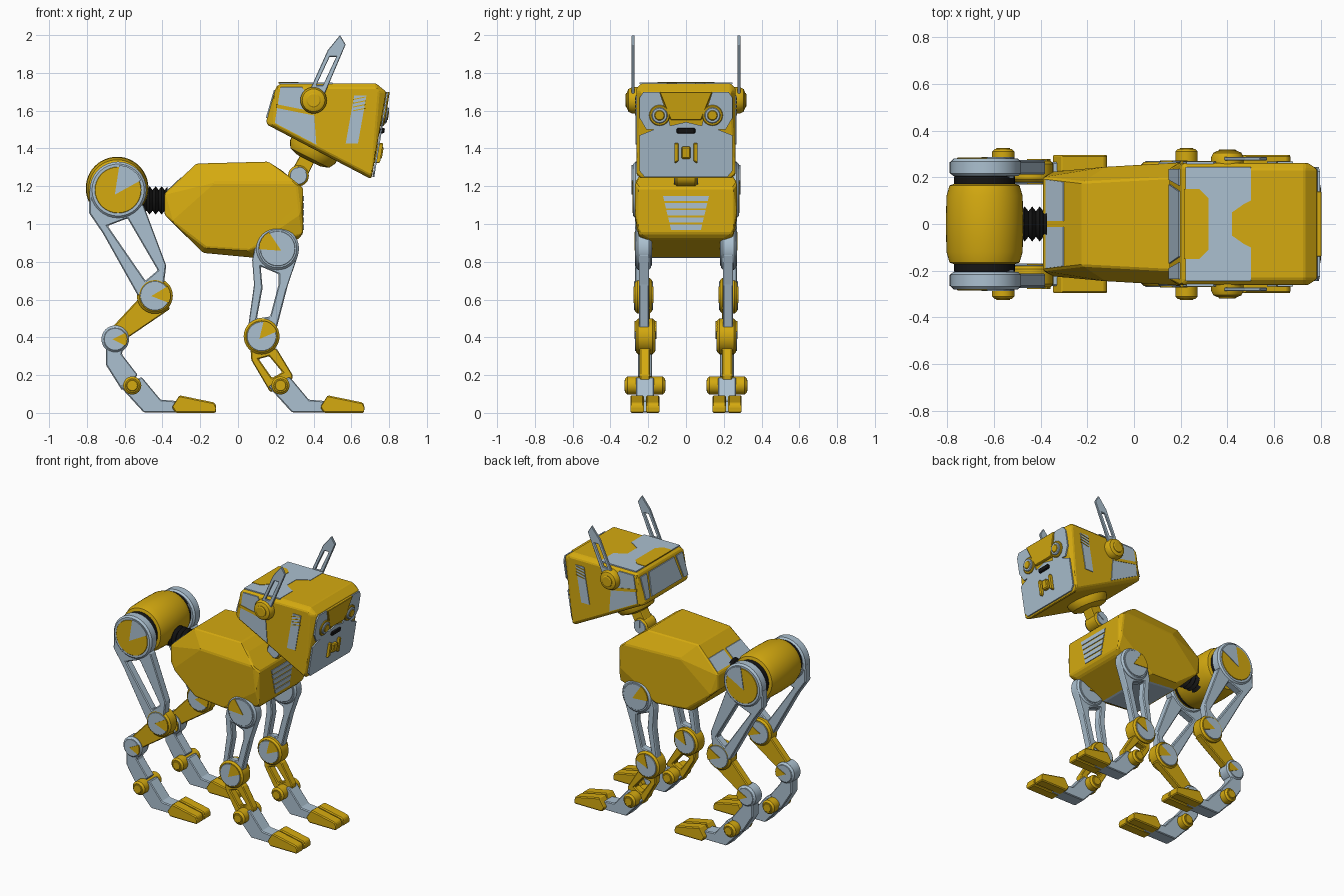
import bpy, bmesh, math
from mathutils import Matrix, Vector

if "Cube" in bpy.data.objects:
    bpy.data.objects.remove(bpy.data.objects["Cube"])


def material(name, rgb):
    m = bpy.data.materials.new(name)
    m.use_nodes = True
    m.diffuse_color = (*rgb, 1)
    m.node_tree.nodes["Principled BSDF"].inputs["Base Color"].default_value = (*rgb, 1)
    return m


YELLOW = material("golden yellow", (0.66, 0.40, 0.005))
GREY = material("blue grey", (0.41, 0.53, 0.63))
BLACK = material("black rubber", (0.008, 0.008, 0.008))

# Drawing planes: columns are profile u, profile v, depth, offset
SIDE = Matrix(((1, 0, 0, 0), (0, 0, 1, 0), (0, 1, 0, 0), (0, 0, 0, 1)))
TOP = Matrix.Identity(4)


def facing(sign, slope, x, z):
    """Plane across y whose x position leans with height."""
    return Matrix(((0, slope, sign, x - slope * z), (1, 0, 0, 0), (0, 1, 0, 0), (0, 0, 0, 1)))


FACE = facing(1, 0.165, 0.715, 1.235)
NAPE = facing(-1, 0.29, 0.145, 1.54)
CHEST = facing(1, 0, 0.345, 1)
RUMP = facing(-1, 1.06, -0.39, 1.16)


def finish(name, bm, mats, bevel=0, mirror=False, smooth=True):
    bmesh.ops.recalc_face_normals(bm, faces=bm.faces[:])
    me = bpy.data.meshes.new(name)
    bm.to_mesh(me)
    bm.free()
    ob = bpy.data.objects.new(name, me)
    bpy.context.collection.objects.link(ob)
    for m in mats:
        me.materials.append(m)
    if smooth:
        bpy.ops.object.select_all(action='DESELECT')
        ob.select_set(True)
        bpy.context.view_layer.objects.active = ob
        bpy.ops.object.shade_smooth_by_angle(angle=math.radians(30))
    if bevel:
        b = ob.modifiers.new("Bevel", 'BEVEL')
        b.width, b.segments, b.limit_method = bevel, 1, 'ANGLE'
        b.angle_limit = math.radians(25)
    if mirror:
        ob.modifiers.new("Mirror", 'MIRROR').use_axis = (False, True, False)
    return ob


def prism(name, pts, a, b, mat, plane=SIDE, hole=None, bevel=0.006, mirror=True, shift=0):
    """Extrude a profile, with an optional window, between depths a and b."""
    bm = bmesh.new()
    edges = []
    for loop in [pts] + ([hole] if hole else []):
        vs = [bm.verts.new((u + shift, v, a)) for u, v in loop]
        edges += [bm.edges.new((vs[i - 1], vs[i])) for i in range(len(vs))]
    bmesh.ops.triangle_fill(bm, edges=edges, use_beauty=True)
    ext = bmesh.ops.extrude_face_region(bm, geom=bm.faces[:])["geom"]
    bmesh.ops.translate(bm, vec=(0, 0, b - a), verts=[g for g in ext if isinstance(g, bmesh.types.BMVert)])
    bm.transform(plane)
    return finish(name, bm, [mat], bevel, mirror, smooth=False)


def lathe(name, profile, mat, place, mirror=True, steps=32):
    """Spin (radius, height) pairs about local z, then place them."""
    bm = bmesh.new()
    rings = [[bm.verts.new((r * math.cos(i * math.tau / steps), r * math.sin(i * math.tau / steps), h))
              for i in range(steps)] for r, h in profile]
    for low, high in zip(rings, rings[1:]):
        for i in range(steps):
            bm.faces.new((low[i - 1], low[i], high[i], high[i - 1]))
    bm.faces.new(rings[0])
    bm.faces.new(rings[-1])
    bm.transform(place)
    return finish(name, bm, [mat], 0, mirror)


def disc(name, x, z, r, a, b, mat, c=0.012, mirror=True):
    return lathe(name, [(r - c, a), (r, a + c), (r, b - c), (r - c, b)], mat,
                 Matrix.Translation((x, 0, z)) @ SIDE, mirror)


def joint(name, x, z, r, a, b, rim, face, wedge, angle):
    """Round joint with an inner face and a wedge marking on both sides."""
    disc(name, x, z, r, a, b, rim)
    disc(name + "_face", x, z, r * 0.82, a - 0.004, b + 0.004, face, 0.002)
    arc = [math.radians(angle + t) for t in range(-32, 33, 16)]
    pie = [(x - r * 0.2 * math.cos(arc[2]), z - r * 0.2 * math.sin(arc[2]))]
    pie += [(x + r * 0.88 * math.cos(t), z + r * 0.88 * math.sin(t)) for t in arc]
    prism(name + "_wedge", pie, a - 0.008, b + 0.008, wedge, bevel=0)


def hull(name, pts, mats, bevel):
    bm = bmesh.new()
    for x, y, z in pts:
        bm.verts.new((x, y, z))
        bm.verts.new((x, -y, z))
    bmesh.ops.convex_hull(bm, input=bm.verts[:])
    bmesh.ops.dissolve_limit(bm, angle_limit=math.radians(4), verts=bm.verts[:], edges=bm.edges[:])
    bmesh.ops.recalc_face_normals(bm, faces=bm.faces[:])
    for f in bm.faces:
        f.material_index = int(len(mats) > 1 and f.normal.z < -0.95)
    return finish(name, bm, mats, bevel, smooth=False)


# Torso with leg recesses
torso = hull("torso", [
    (-0.22, 0.18, 1.32), (0.16, 0.2, 1.33), (0.23, 0.22, 1.285), (-0.39, 0.2, 1.16), (-0.39, 0.2, 1.05),
    (-0.12, 0.245, 1.22), (0.31, 0.27, 1.22), (0.33, 0.27, 1.05), (0.05, 0.25, 0.86), (-0.17, 0.24, 0.875),
    (-0.345, 0.225, 1.01), (0.345, 0.25, 1.19), (0.345, 0.25, 0.95), (0.32, 0.2, 0.92),
    (0.1, 0.19, 0.82), (-0.185, 0.19, 0.847)], [YELLOW, GREY], 0.012)
cutter = prism("leg_recess_cutter", [(0.31, 1.09), (0.05, 0.87), (0.05, 0.7), (0.31, 0.7)], 0.185, 0.4, YELLOW, bevel=0)
cutter.hide_render = True
cutter.hide_set(True)
cut = torso.modifiers.new("Recess", 'BOOLEAN')
cut.operation, cut.object, cut.solver = 'DIFFERENCE', cutter, 'EXACT'
prism("rump_plate", [(0.012, 1.175), (0.19, 1.175), (0.18, 1.245), (0.012, 1.245)], -0.004, 0.005, GREY, RUMP, bevel=0)
for i in range(5):
    z, w = 1.135 - i * 0.038, 0.122 - i * 0.009
    prism("chest_vent", [(-w, z + 0.014), (w, z + 0.014), (w - 0.007, z - 0.014), (0.007 - w, z - 0.014)],
          -0.002, 0.005, GREY, CHEST, bevel=0, mirror=False)

# Flexible waist and hip drum
rings = [(0.075 if i % 2 else 0.055, -0.58 + i * 0.016) for i in range(14)]
waist = Matrix.Translation((0, 0, 1.125)) @ Matrix.Rotation(math.pi / 2, 4, 'Y')
lathe("flexible_waist", rings, BLACK, waist, False)
hip = Matrix.Translation((-0.64, 0, 1.19)) @ SIDE
lathe("hip_drum", [(0.12, -0.175), (0.15, -0.165), (0.163, -0.12), (0.166, 0), (0.163, 0.12), (0.15, 0.165), (0.12, 0.175)],
      YELLOW, hip, False, 48)
disc("hip_seal", -0.64, 1.19, 0.13, 0.15, 0.215, BLACK)

# Hind legs
joint("hip_joint", -0.635, 1.18, 0.15, 0.205, 0.28, GREY, YELLOW, GREY, 55)
prism("hind_thigh", [(-0.785, 1.18), (-0.79, 1.06), (-0.715, 0.95), (-0.53, 0.62), (-0.4, 0.62), (-0.38, 0.78), (-0.5, 1.1)],
      0.212, 0.27, GREY, hole=[(-0.69, 0.99), (-0.585, 1.03), (-0.425, 0.755), (-0.49, 0.7)])
joint("hind_knee", -0.44, 0.62, 0.095, 0.18, 0.27, YELLOW, GREY, YELLOW, 5)
prism("hind_shank", [(-0.53, 0.6), (-0.66, 0.46), (-0.58, 0.4), (-0.36, 0.55), (-0.42, 0.66)], 0.19, 0.245, YELLOW)
joint("hock", -0.65, 0.39, 0.073, 0.17, 0.262, GREY, GREY, YELLOW, 0)
prism("hind_metatarsus", [(-0.7, 0.36), (-0.7, 0.255), (-0.615, 0.12), (-0.53, 0.2), (-0.615, 0.31), (-0.6, 0.37)],
      0.18, 0.255, GREY)

# Front legs
joint("shoulder_joint", 0.21, 0.87, 0.113, 0.185, 0.265, GREY, GREY, YELLOW, 150)
prism("front_upper_leg", [(0.1, 0.92), (0.075, 0.81), (0.085, 0.68), (0.05, 0.43), (0.2, 0.43), (0.265, 0.68), (0.32, 0.84), (0.2, 0.95)],
      0.195, 0.25, GREY, hole=[(0.12, 0.775), (0.215, 0.735), (0.215, 0.68), (0.17, 0.51), (0.1, 0.5), (0.13, 0.66)])
joint("front_knee", 0.125, 0.405, 0.095, 0.165, 0.265, YELLOW, GREY, YELLOW, 50)
prism("front_shin", [(0.065, 0.36), (0.07, 0.28), (0.17, 0.11), (0.28, 0.14), (0.29, 0.2), (0.205, 0.34)],
      0.19, 0.245, YELLOW, hole=[(0.11, 0.285), (0.165, 0.3), (0.235, 0.215), (0.18, 0.185)])

# Feet shared by all legs
for place, shift in (("hind", 0), ("front", 0.785)):
    disc(place + "_ankle", -0.56 + shift, 0.145, 0.048, 0.112, 0.322, YELLOW)
    disc(place + "_ankle_cap", -0.56 + shift, 0.145, 0.03, 0.108, 0.326, YELLOW, 0.003)
    prism(place + "_foot", [(-0.625, 0.14), (-0.5, 0.003), (-0.27, 0.003), (-0.29, 0.06), (-0.41, 0.07), (-0.51, 0.19)],
          0.17, 0.265, GREY, shift=shift)
    for a, b in ((0.14, 0.212), (0.223, 0.295)):
        prism(place + "_toe", [(-0.35, 0.03), (-0.31, 0.093), (-0.125, 0.055), (-0.115, 0.035), (-0.118, 0), (-0.33, 0)],
              a, b, YELLOW, shift=shift)

# Neck
prism("neck_link", [(0.25, 1.22), (0.34, 1.2), (0.44, 1.4), (0.36, 1.42)], -0.04, 0.04, YELLOW, mirror=False)
joint("neck_joint", 0.32, 1.255, 0.055, -0.06, 0.06, YELLOW, GREY, GREY, 60)
collar = Matrix.Translation((0.4, 0, 1.39)) @ Matrix.Rotation(math.radians(27), 4, 'Y')
lathe("neck_collar", [(0.07, -0.06), (0.115, -0.045), (0.135, -0.01), (0.135, 0.06)], YELLOW, collar, False)

# Head shell
head = []
for x, z in ((0.2, 1.725), (0.23, 1.745), (0.73, 1.745), (0.785, 1.7), (0.71, 1.25), (0.7, 1.24), (0.155, 1.525), (0.15, 1.545)):
    head += [(x, 0.235, z), (min(max(x, 0.19), 0.745), 0.262, min(max(z, 1.26), 1.72))]
hull("head", head, [YELLOW], 0.006)
prism("head_side_panel", [(0.225, 1.725), (0.34, 1.725), (0.4, 1.62), (0.415, 1.42), (0.195, 1.535)], 0.258, 0.267, GREY, bevel=0)
prism("head_side_stripe", [(0.2, 1.635), (0.4, 1.595), (0.4, 1.575), (0.2, 1.615)], 0.262, 0.27, YELLOW, bevel=0)
prism("cheek_vent", [(0.615, 1.68), (0.68, 1.68), (0.635, 1.425), (0.57, 1.425)], 0.258, 0.267, GREY, bevel=0)
for i in range(4):
    z = 1.665 - i * 0.02
    prism("cheek_slot", [(0.61, z - 0.008), (0.675, z + 0.005), (0.675, z + 0.01), (0.61, z - 0.003)], 0.262, 0.27, YELLOW, bevel=0)
prism("crown_panel", [(0.22, 0), (0.22, 0.245), (0.5, 0.245), (0.5, 0.1), (0.47, 0.085), (0.42, 0.05), (0.42, 0)],
      1.74, 1.748, GREY, TOP, bevel=0)
prism("crown_patch", [(0.215, 0), (0.215, 0.15), (0.28, 0.15), (0.32, 0.11), (0.32, 0)], 1.744, 1.751, YELLOW, TOP, bevel=0)
prism("nape_panel", [(-0.17, 1.56), (0.17, 1.56), (0.14, 1.71), (-0.14, 1.71)], -0.005, 0.004, GREY, NAPE, mirror=False, bevel=0)
prism("nape_side", [(0.19, 1.56), (0.235, 1.56), (0.235, 1.71), (0.165, 1.71)], -0.005, 0.004, GREY, NAPE, bevel=0)

# Face
prism("face_upper", [(0.085, 1.53), (0.14, 1.7), (0.225, 1.7), (0.245, 1.67), (0.245, 1.56), (0.21, 1.5), (0.08, 1.5)],
      -0.005, 0.004, GREY, FACE, bevel=0)
prism("face_lower", [(0, 1.25), (0.22, 1.25), (0.245, 1.28), (0.245, 1.47), (0.17, 1.5), (0, 1.54)], -0.005, 0.004, GREY, FACE, bevel=0)
prism("brow", [(-0.14, 1.7), (0.14, 1.7), (0.08, 1.55), (-0.08, 1.55)], -0.01, 0.012, YELLOW, FACE, bevel=0.003, mirror=False)
prism("nose", [(-0.05, 1.48), (0.05, 1.48), (0.05, 1.507), (-0.05, 1.507)], -0.01, 0.018, BLACK, FACE, mirror=False)
prism("mouth_bar", [(0.04, 1.33), (0.062, 1.32), (0.062, 1.43), (0.04, 1.43)], -0.01, 0.022, YELLOW, FACE)
prism("mouth_plate", [(-0.023, 1.345), (0.023, 1.345), (0.023, 1.41), (-0.023, 1.41)], -0.01, 0.028, YELLOW, FACE, mirror=False)
for name, r, depth, mat in (("eye_socket", 0.055, 0.012, YELLOW), ("eye_ring", 0.042, 0.022, GREY), ("eye_lens", 0.027, 0.026, YELLOW)):
    lathe(name, [(r, -0.01), (r, depth - 0.004), (r - 0.004, depth)], mat, FACE @ Matrix.Translation((0.14, 1.575, 0)))

# Ears
pod = Matrix.Translation((0.4, 0, 1.655)) @ SIDE
lathe("ear_pod", [(0.07, 0.25), (0.07, 0.285), (0.06, 0.305), (0.045, 0.312)], YELLOW, pod)
lathe("ear_cap", [(0.038, 0.3), (0.038, 0.316), (0.032, 0.32)], YELLOW, pod)
prism("ear", [(0.36, 1.66), (0.385, 1.72), (0.475, 1.92), (0.54, 2.0), (0.57, 1.95), (0.455, 1.68)], 0.272, 0.288, GREY,
      hole=[(0.415, 1.735), (0.485, 1.885), (0.52, 1.885), (0.45, 1.735)], bevel=0.003)
